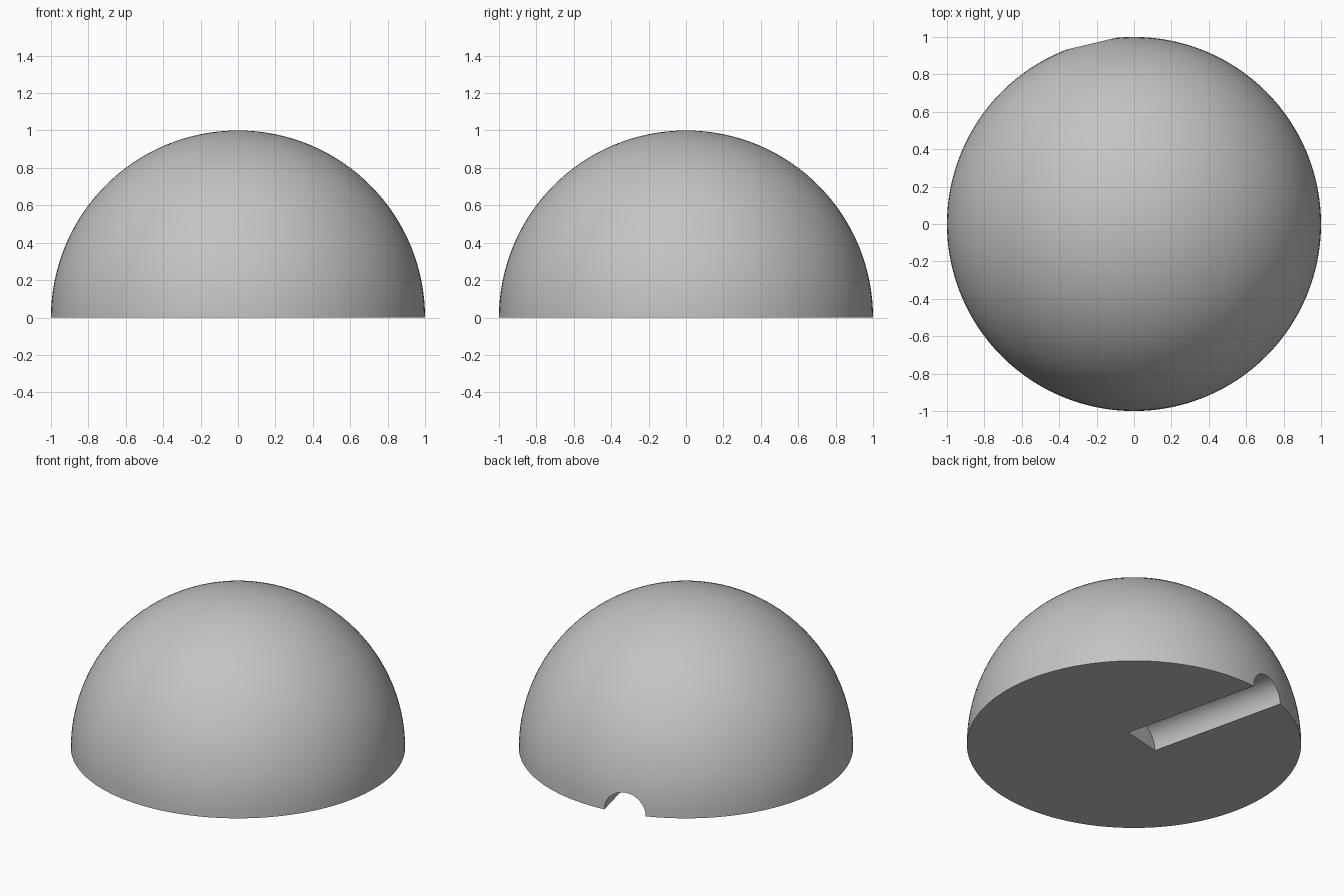
import bpy, bmesh
from math import radians, cos, sin
from mathutils import Matrix, Vector

if "Cube" in bpy.data.objects:
    bpy.data.objects.remove(bpy.data.objects["Cube"], do_unlink=True)

GROOVE_RADIUS = 0.133
GROOVE_ANGLE = radians(103.4)   # heading of the groove in plan
GROOVE_START = 0.057            # distance of its inner end from the centre
GROOVE_LENGTH = 1.2

grey = bpy.data.materials.new("light_grey")
grey.use_nodes = True
colour = (0.55, 0.55, 0.55, 1)
grey.diffuse_color = colour
grey.node_tree.nodes["Principled BSDF"].inputs["Base Color"].default_value = colour


def make_object(name, bm):
    bmesh.ops.recalc_face_normals(bm, faces=bm.faces)
    mesh = bpy.data.meshes.new(name)
    bm.to_mesh(mesh)
    bm.free()
    mesh.materials.append(grey)
    obj = bpy.data.objects.new(name, mesh)
    bpy.context.collection.objects.link(obj)
    return obj


# Solid half sphere with a flat base
bm = bmesh.new()
bmesh.ops.create_uvsphere(bm, u_segments=128, v_segments=64, radius=1)
cut = bmesh.ops.bisect_plane(bm, geom=bm.verts[:] + bm.edges[:] + bm.faces[:], dist=1e-5,
                             plane_co=(0, 0, 0), plane_no=(0, 0, -1), clear_outer=True)
bmesh.ops.holes_fill(bm, edges=[e for e in bm.edges if e.is_boundary], sides=0)
dome = make_object("dome", bm)

# Round groove in the base, running from near the centre out through the rim
bm = bmesh.new()
heading = Vector((cos(GROOVE_ANGLE), sin(GROOVE_ANGLE), 0))
middle = heading * (GROOVE_START + GROOVE_LENGTH / 2)
place = (Matrix.Translation(middle) @ Matrix.Rotation(GROOVE_ANGLE, 4, "Z")
         @ Matrix.Rotation(radians(90), 4, "Y"))
bmesh.ops.create_cone(bm, cap_ends=True, segments=64, radius1=GROOVE_RADIUS,
                      radius2=GROOVE_RADIUS, depth=GROOVE_LENGTH, matrix=place)
cutter = make_object("groove_cutter", bm)
cutter.hide_render = True

# Cut the groove and keep only the finished dome
groove = dome.modifiers.new("groove", "BOOLEAN")
groove.operation = "DIFFERENCE"
groove.solver = "EXACT"
groove.object = cutter
bpy.context.view_layer.objects.active = dome
dome.select_set(True)
bpy.ops.object.modifier_apply(modifier=groove.name)
bpy.data.objects.remove(cutter, do_unlink=True)
bpy.ops.object.shade_smooth_by_angle(angle=radians(30))
